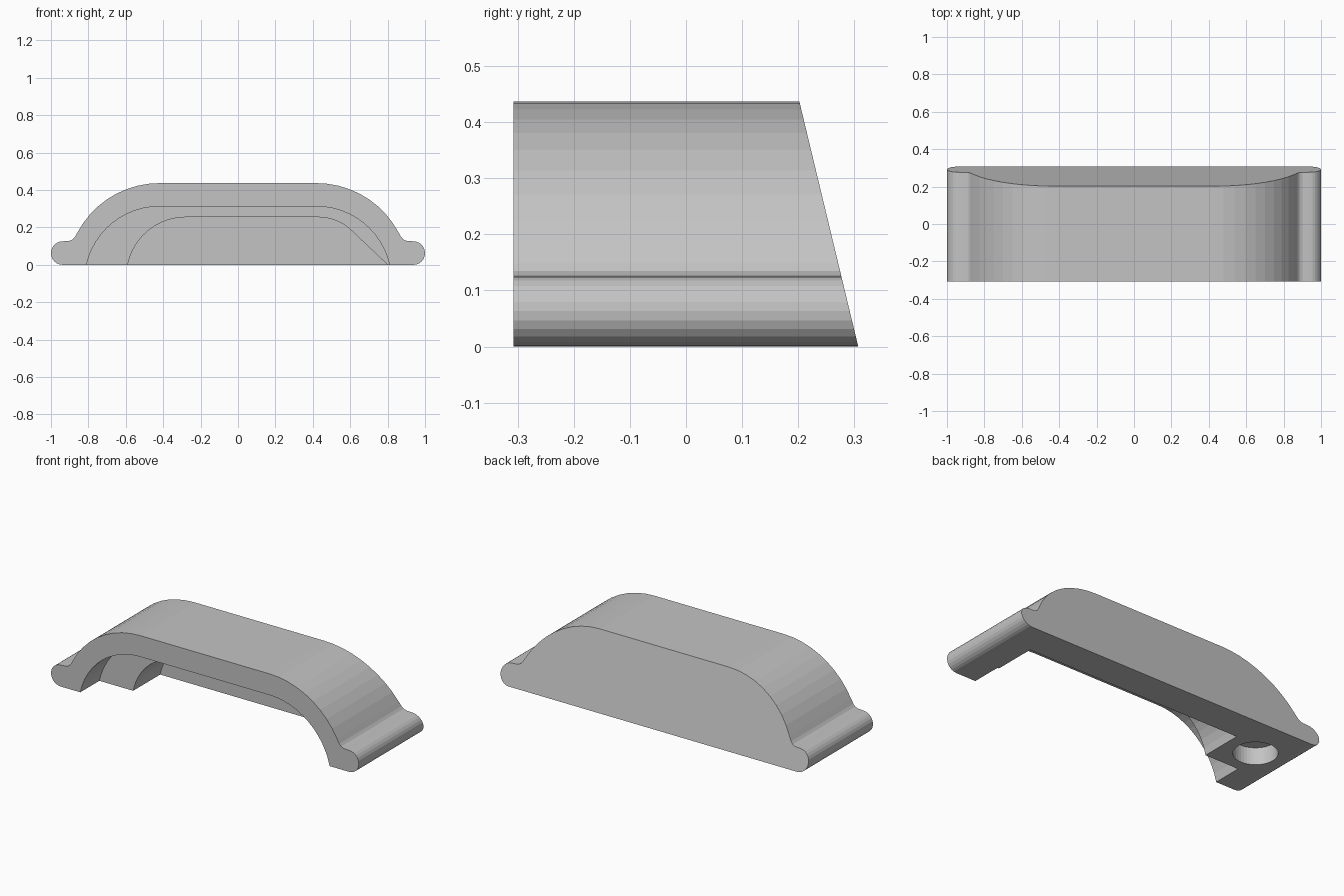
import bpy
import bmesh
from math import sin, cos, radians

cube = bpy.data.objects.get("Cube")
if cube:
    bpy.data.objects.remove(cube)

FRONT, BACK, TOP = -0.307, 0.307, 0.437
LEAN = 0.105 / TOP  # forward lean of the back face per unit of height

grey = bpy.data.materials.new("light grey")
grey.use_nodes = True
grey.diffuse_color = (0.55, 0.55, 0.55, 1)
grey.node_tree.nodes["Principled BSDF"].inputs["Base Color"].default_value = (0.55, 0.55, 0.55, 1)


def arc(cx, cz, r, a0, a1, n):
    """Points on an arc; angles in degrees, clockwise from straight up."""
    angles = [radians(a0 + (a1 - a0) * i / n) for i in range(n + 1)]
    return [(cx + r * sin(a), cz + r * cos(a)) for a in angles]


def mirrored(half):
    """Full outline from its +x half, ordered top to bottom."""
    return [(-x, z) for x, z in reversed(half)] + half


def prism(name, outline, y0, y1, lean=0.0):
    bm = bmesh.new()
    front = [bm.verts.new((x, y0, z)) for x, z in outline]
    back = [bm.verts.new((x, y1 - lean * z, z)) for x, z in outline]
    bm.faces.new(front)
    bm.faces.new(back[::-1])
    for i in range(len(outline)):
        j = (i + 1) % len(outline)
        bm.faces.new((front[j], front[i], back[i], back[j]))
    bmesh.ops.recalc_face_normals(bm, faces=bm.faces)
    mesh = bpy.data.meshes.new(name)
    bm.to_mesh(mesh)
    bm.free()
    mesh.materials.append(grey)
    obj = bpy.data.objects.new(name, mesh)
    bpy.context.collection.objects.link(obj)
    return obj


def cut(target, cutter):
    cutter.hide_render = True
    mod = target.modifiers.new("cut", "BOOLEAN")
    mod.operation = "DIFFERENCE"
    mod.solver = "EXACT"
    mod.object = cutter
    bpy.context.view_layer.objects.active = target
    bpy.ops.object.modifier_apply(modifier=mod.name)
    bpy.data.objects.remove(cutter)


# Arched cover with a rounded bead along each foot
half = arc(0.42, TOP - 0.496, 0.496, 0, 62, 9)
half += [(0.873, 0.148), (0.885, 0.135), (0.902, 0.128)]
half += arc(0.9375, 0.0635, 0.0625, 0, 90, 6)
half += arc(0.9375, 0.0625, 0.0625, 90, 180, 6)[1:]
cover = prism("arched_cover", mirrored(half), FRONT, BACK, LEAN)

# Wide arched recess opening to the front
half = arc(0.42, -0.0875, 0.4, 0, 77, 12) + [(0.81, -0.05)]
cut(cover, prism("front_recess", mirrored(half), FRONT - 0.1, -0.13))

# Deeper pocket, leaving a solid boss on the right foot
pocket = [(-0.59, -0.05)]
pocket += arc(-0.28, 0.255 - 0.316, 0.316, -78.9, 0, 10)
pocket += arc(0.43, 0.0, 0.255, 0, 42, 6)
pocket += [(0.8, 0.0), (0.8, -0.05)]
cut(cover, prism("deep_pocket", pocket, FRONT + 0.05, 0.12))

# Blind round hole under the boss
bpy.ops.mesh.primitive_cylinder_add(vertices=40, radius=0.117, depth=0.2, location=(-0.775, 0.05, 0))
cut(cover, bpy.context.object)

# Crisp facets
for poly in cover.data.polygons:
    poly.use_smooth = False
